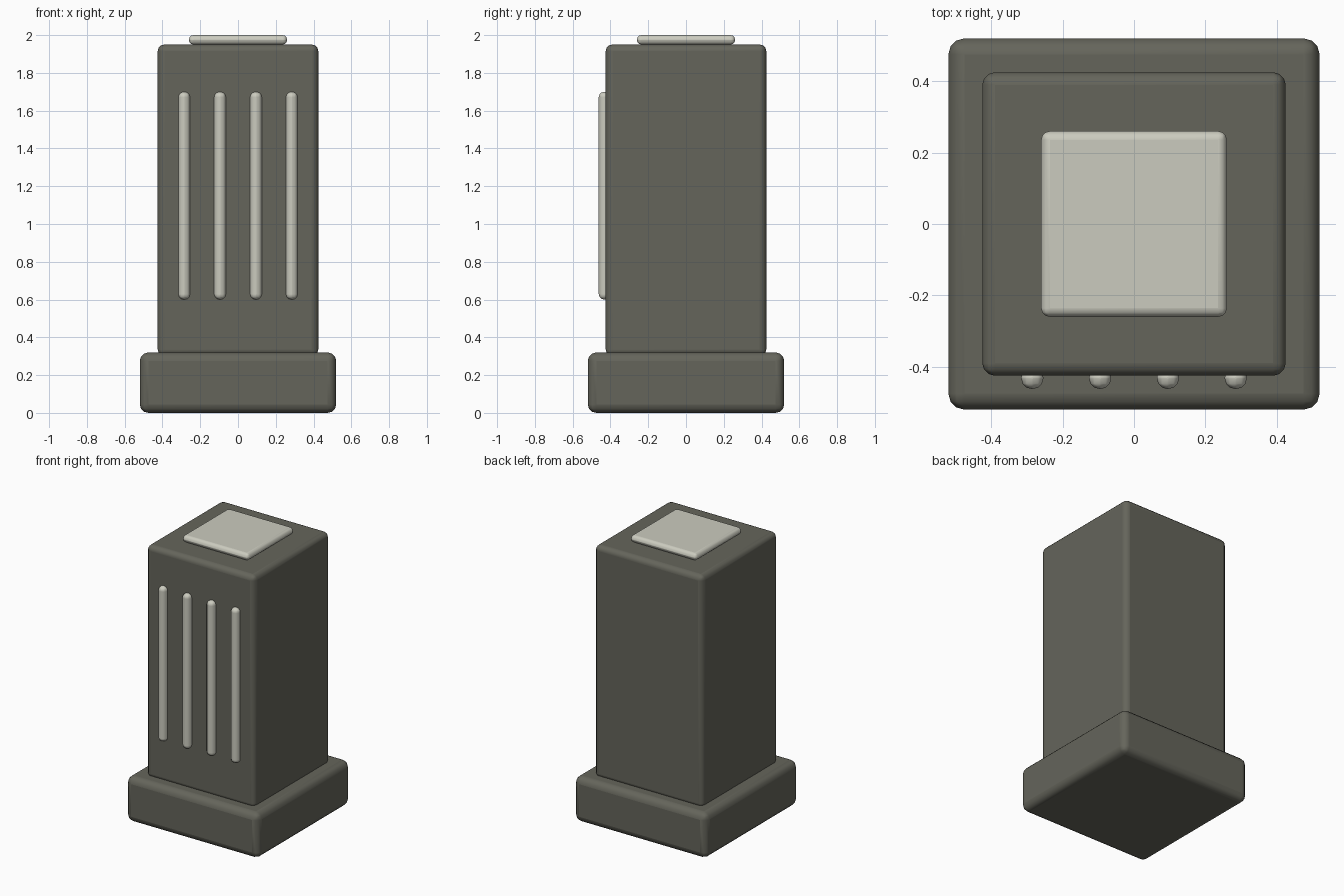
import bpy
import math

# Remove the default cube
cube = bpy.data.objects.get("Cube")
if cube:
    bpy.data.objects.remove(cube, do_unlink=True)


def make_material(name, colour):
    mat = bpy.data.materials.new(name)
    mat.use_nodes = True
    mat.diffuse_color = colour
    mat.node_tree.nodes["Principled BSDF"].inputs["Base Color"].default_value = colour
    return mat


stone = make_material("dark olive grey", (0.13, 0.13, 0.105, 1))
pale = make_material("pale warm grey", (0.60, 0.60, 0.52, 1))


def rounded_box(name, low, high, radius, segments, mat):
    """Box between two corners with rounded edges."""
    centre = [(a + b) / 2 for a, b in zip(low, high)]
    bpy.ops.mesh.primitive_cube_add(size=1, location=centre)
    obj = bpy.context.object
    obj.name = name
    obj.scale = [b - a for a, b in zip(low, high)]
    bpy.ops.object.transform_apply(location=False, rotation=False, scale=True)
    obj.data.materials.append(mat)
    bevel = obj.modifiers.new("Rounded edges", "BEVEL")
    bevel.width = radius
    bevel.segments = segments
    bevel.limit_method = "NONE"
    bpy.ops.object.shade_smooth_by_angle(angle=math.radians(40))
    # Keep broad faces flat
    normals = obj.modifiers.new("Flat faces", "WEIGHTED_NORMAL")
    normals.keep_sharp = True
    return obj


# Plinth, column and top plate
rounded_box("plinth", (-0.52, -0.52, 0), (0.52, 0.52, 0.32), 0.045, 3, stone)
rounded_box("column", (-0.425, -0.425, 0.3), (0.425, 0.425, 1.95), 0.035, 3, stone)
rounded_box("top_plate", (-0.26, -0.26, 1.95), (0.26, 0.26, 2.0), 0.024, 3, pale)

# Vertical ribs on the front
for i in range(4):
    x = (i - 1.5) * 0.19
    rounded_box(f"front_rib_{i + 1}", (x - 0.031, -0.462, 0.6),
                (x + 0.031, -0.4, 1.7), 0.029, 3, pale)
